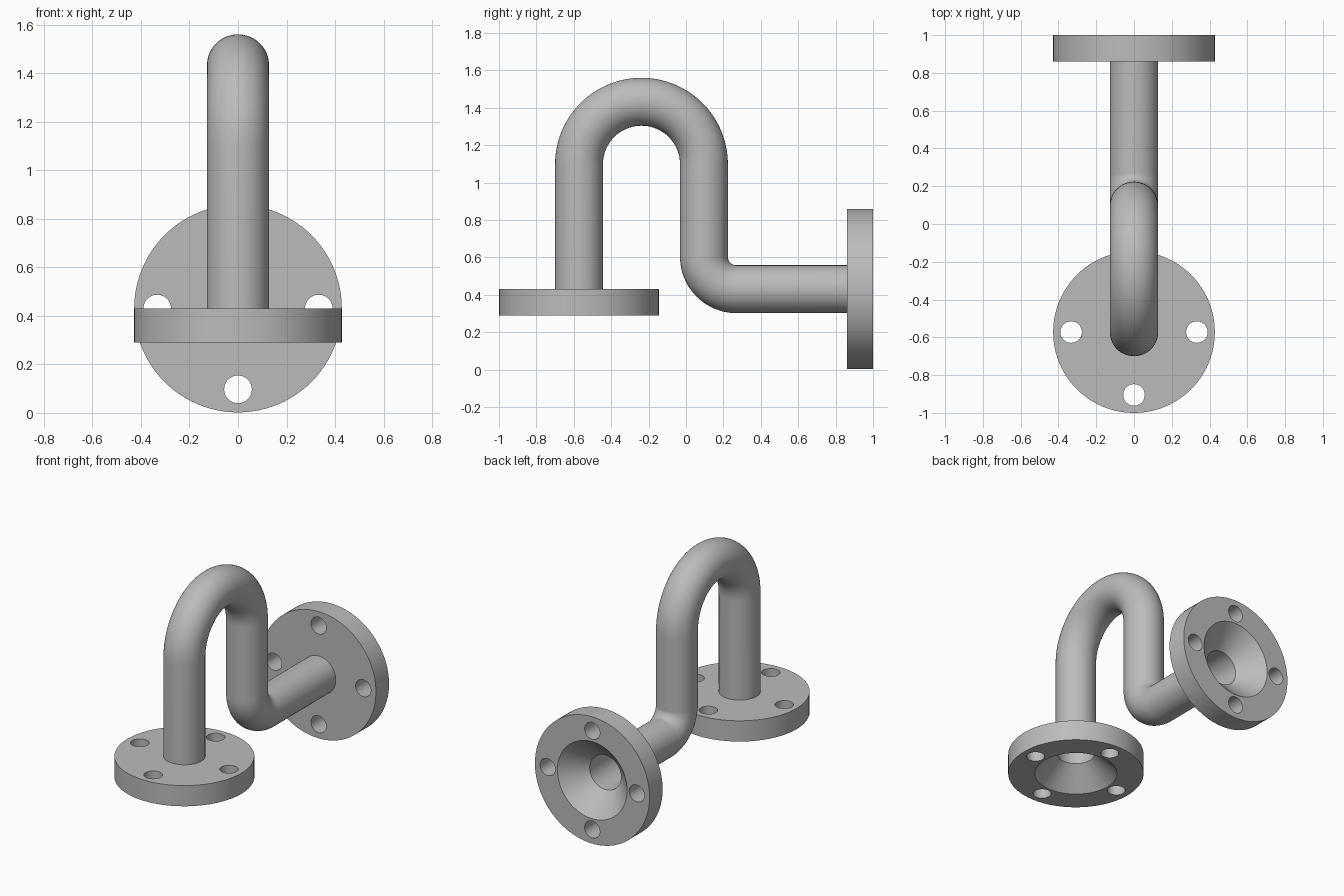
import bpy, bmesh, math
from mathutils import Vector, Matrix

if "Cube" in bpy.data.objects:
    bpy.data.objects.remove(bpy.data.objects["Cube"], do_unlink=True)

SEG = 96
PIPE_R, BORE_R = 0.128, 0.117
FLANGE_R, MOUTH_R, THICK = 0.428, 0.26, 0.14
BOLT_CIRCLE, BOLT_R = 0.333, 0.057

steel = bpy.data.materials.new("grey steel")
steel.use_nodes = True
GREY = (0.5, 0.5, 0.5, 1)
steel.diffuse_color = GREY
steel.node_tree.nodes["Principled BSDF"].inputs["Base Color"].default_value = GREY


def activate(obj):
    bpy.ops.object.select_all(action="DESELECT")
    obj.select_set(True)
    bpy.context.view_layer.objects.active = obj


def make_object(name, rings, closed_loop=True):
    """Skin a closed sequence of vertex rings into an object."""
    bm = bmesh.new()
    loops = [[bm.verts.new(p) for p in ring] for ring in rings]
    for a, b in zip(loops, loops[1:] + loops[:1]):
        for i in range(len(a)):
            j = (i + 1) % len(a)
            bm.faces.new((a[i], a[j], b[j], b[i]))
    bmesh.ops.recalc_face_normals(bm, faces=bm.faces)
    mesh = bpy.data.meshes.new(name)
    bm.to_mesh(mesh)
    bm.free()
    obj = bpy.data.objects.new(name, mesh)
    bpy.context.collection.objects.link(obj)
    mesh.materials.append(steel)
    return obj


def ring(centre, u, v, radius, count):
    angles = [2 * math.pi * i / count for i in range(count)]
    return [centre + (u * math.cos(a) + v * math.sin(a)) * radius for a in angles]


# Flange: a turned disc with a conical mouth, drilled with four bolt holes
def flange(name, matrix):
    x, y, z = Matrix.Identity(3)
    profile = [(BORE_R, THICK), (MOUTH_R, 0), (FLANGE_R, 0), (FLANGE_R, THICK)]
    obj = make_object(name, [ring(z * h, x, y, r, SEG) for r, h in profile])

    bm = bmesh.new()
    for k in range(4):
        a = k * math.pi / 2
        spot = Vector((math.cos(a), math.sin(a), 0)) * BOLT_CIRCLE + z * THICK / 2
        bmesh.ops.create_cone(bm, cap_ends=True, segments=40, radius1=BOLT_R,
                              radius2=BOLT_R, depth=THICK * 2,
                              matrix=Matrix.Translation(spot))
    mesh = bpy.data.meshes.new("bolt_hole_cutter")
    bm.to_mesh(mesh)
    bm.free()
    mesh.materials.append(steel)
    cutter = bpy.data.objects.new("bolt_hole_cutter", mesh)
    bpy.context.collection.objects.link(cutter)
    cutter.hide_render = True

    drill = obj.modifiers.new("bolt holes", "BOOLEAN")
    drill.operation = "DIFFERENCE"
    drill.solver = "EXACT"
    drill.object = cutter
    activate(obj)
    bpy.ops.object.modifier_apply(modifier=drill.name)
    bpy.data.objects.remove(cutter, do_unlink=True)
    bpy.ops.object.shade_smooth_by_angle(angle=math.radians(30))
    obj.matrix_world = matrix


flange("bottom_flange", Matrix.Translation((0, -0.572, 0.29)))
flange("back_flange", Matrix.Translation((0, 1, 0.43)) @ Matrix.Rotation(math.pi / 2, 4, "X"))


# Pipe centre line: each station is (y, z, direction angle from +y)
def bend(cy, cz, radius, start, end, steps, turn):
    for i in range(steps + 1):
        a = math.radians(start + (end - start) * i / steps)
        yield (cy + radius * math.cos(a), cz + radius * math.sin(a), a + turn * math.pi / 2)


stations = [(-0.572, 0.29 + THICK, math.pi / 2)]
stations += bend(-0.238, 1.098, 0.334, 180, 0, 48, -1)
stations += bend(0.27, 0.604, 0.174, 180, 270, 24, 1)
stations += [(1 - THICK, 0.43, 0)]


def sweep(radius):
    side = Vector((1, 0, 0))
    return [ring(Vector((0, y, z)), side, Vector((0, -math.sin(a), math.cos(a))), radius, 64)
            for y, z, a in stations]


# Hollow pipe: outer skin out and inner bore back, joined at both ends
pipe = make_object("bent_pipe", sweep(PIPE_R) + sweep(BORE_R)[::-1])
activate(pipe)
bpy.ops.object.shade_smooth_by_angle(angle=math.radians(40))
